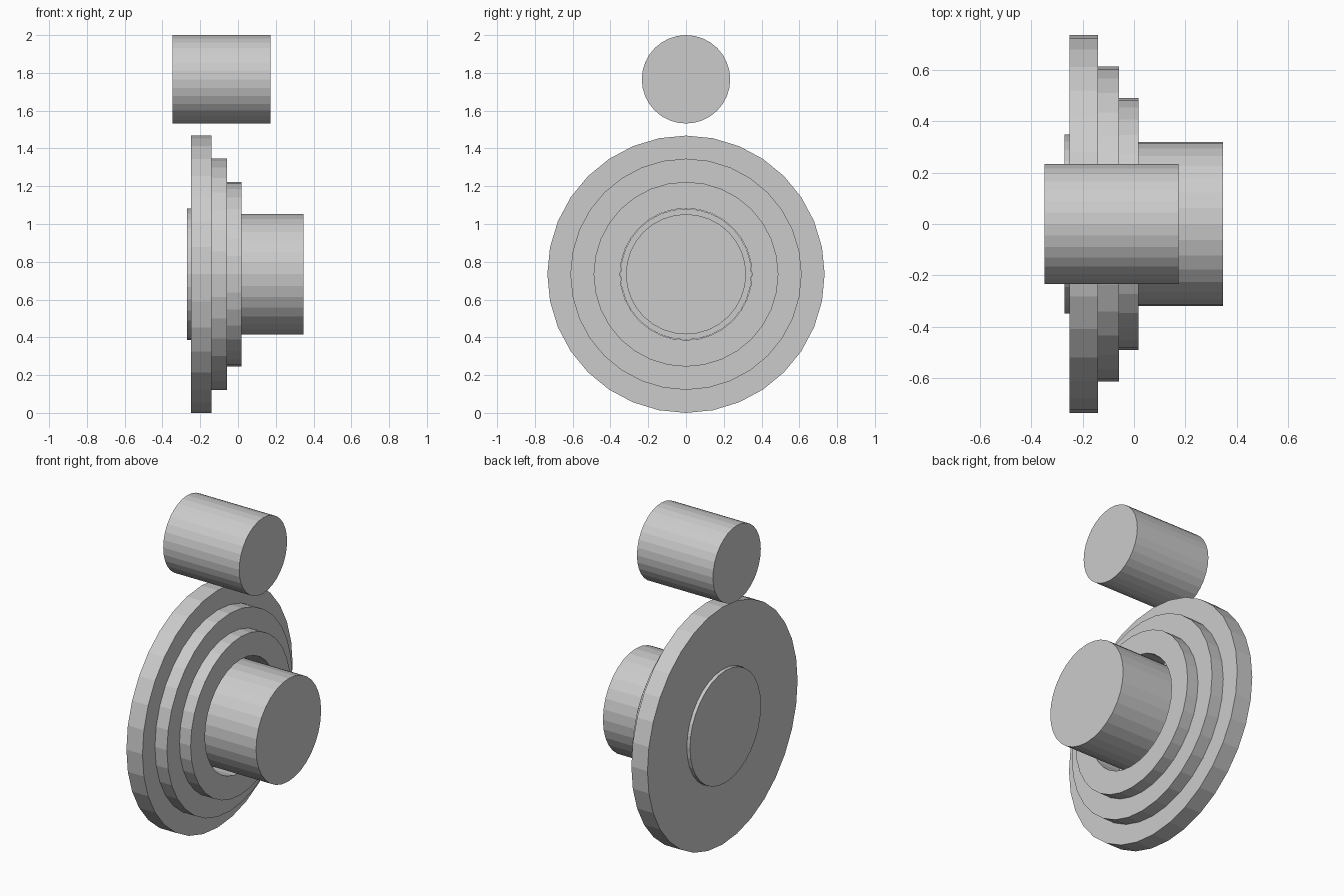
import bpy, bmesh
from math import cos, sin, tau

if "Cube" in bpy.data.objects:
    bpy.data.objects.remove(bpy.data.objects["Cube"])

SIDES = 32


def lathe(name, profile, z, closed=False):
    """Revolve (x, radius) points about a horizontal x axis at height z."""
    bm = bmesh.new()
    rings = []
    for x, r in profile:
        rings.append([bm.verts.new((x, r * sin(tau * i / SIDES), z + r * cos(tau * i / SIDES)))
                      for i in range(SIDES)])
    pairs = list(zip(rings, rings[1:]))
    if closed:
        pairs.append((rings[-1], rings[0]))
    else:
        bm.faces.new(rings[0])
        bm.faces.new(rings[-1])
    for a, b in pairs:
        for i in range(SIDES):
            j = (i + 1) % SIDES
            bm.faces.new((a[i], a[j], b[j], b[i]))
    bmesh.ops.recalc_face_normals(bm, faces=bm.faces)
    mesh = bpy.data.meshes.new(name)
    bm.to_mesh(mesh)
    bm.free()
    obj = bpy.data.objects.new(name, mesh)
    bpy.context.collection.objects.link(obj)
    return obj


AXLE_Z = 0.734

# Stepped wheel with an open bore
lathe("stepped_wheel", [
    (-0.25, 0.349), (-0.25, 0.734), (-0.14, 0.734), (-0.14, 0.612),
    (-0.058, 0.612), (-0.058, 0.489), (0.018, 0.489), (0.018, 0.349),
], AXLE_Z, closed=True)

# Hub: wide back flange in the bore, narrower shaft at the other end
lathe("hub", [
    (-0.27, 0.347), (-0.14, 0.347), (-0.14, 0.318), (0.346, 0.318),
], AXLE_Z)

# Separate roller floating above the wheel
lathe("upper_roller", [(-0.348, 0.234), (0.172, 0.234)], 1.766)
